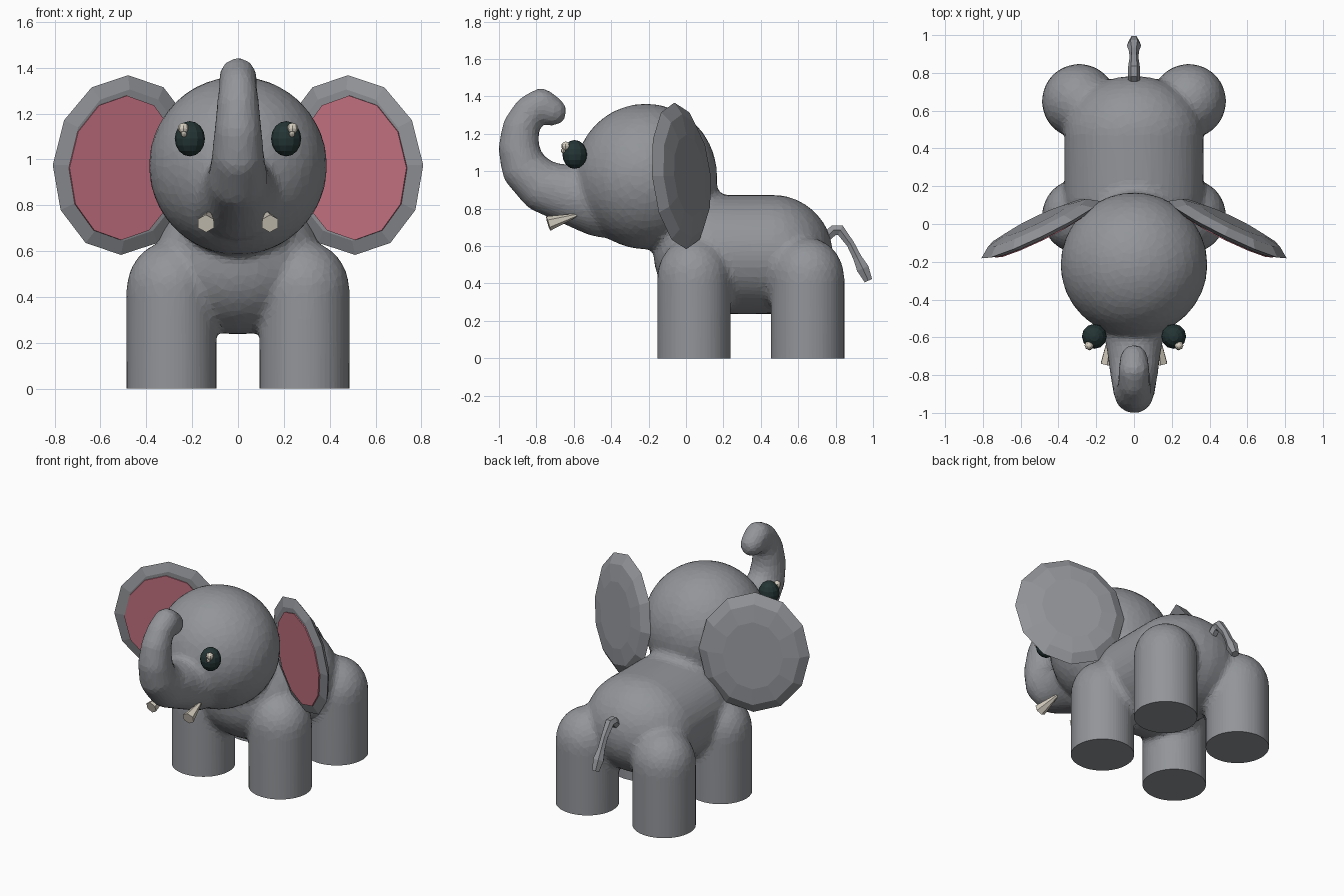
import bpy, bmesh, math
from mathutils import Matrix, Vector

if "Cube" in bpy.data.objects:
    bpy.data.objects.remove(bpy.data.objects["Cube"])


def material(name, rgb):
    m = bpy.data.materials.new(name)
    m.diffuse_color = (*rgb, 1)
    m.use_nodes = True
    m.node_tree.nodes["Principled BSDF"].inputs["Base Color"].default_value = m.diffuse_color
    return m


GREY = material("elephant grey", (0.29, 0.30, 0.32))
PINK = material("ear pink", (0.60, 0.18, 0.24))
DARK = material("eye dark", (0.018, 0.035, 0.035))
CREAM = material("tusk cream", (0.68, 0.63, 0.54))


def finish(name, bm, mats):
    bmesh.ops.recalc_face_normals(bm, faces=bm.faces)
    me = bpy.data.meshes.new(name)
    bm.to_mesh(me)
    bm.free()
    for m in mats:
        me.materials.append(m)
    ob = bpy.data.objects.new(name, me)
    bpy.context.collection.objects.link(ob)
    return ob


def ball(bm, c, r, u=24, v=16):
    mat = Matrix.Translation(c) @ Matrix.Diagonal((*r, 1))
    bmesh.ops.create_uvsphere(bm, u_segments=u, v_segments=v, radius=1, matrix=mat)


def evaluated(ob):
    bpy.context.view_layer.update()
    dg = bpy.context.evaluated_depsgraph_get()
    return bpy.data.meshes.new_from_object(ob.evaluated_get(dg))


# body, head, legs and trunk: overlapping volumes fused into one skin
bm = bmesh.new()
ball(bm, (0, -0.215, 0.972), (0.39, 0.383, 0.39), 32, 20)
for i in range(7):
    ball(bm, (0, 0.15 + 0.052 * i, 0.555), (0.372, 0.325, 0.32))
ball(bm, (0, 0.03, 0.76), (0.22, 0.2, 0.2))
for sx in (-1, 1):
    for y in (0.042, 0.65):
        ball(bm, (sx * 0.29, y, 0.43), (0.198, 0.198, 0.215))
        bmesh.ops.create_cone(bm, cap_ends=True, segments=24, radius1=0.198, radius2=0.198,
                              depth=0.63, matrix=Matrix.Translation((sx * 0.29, y, 0.115)))
trunk = [(-0.45, 0.85, 0.205), (-0.62, 0.875, 0.16), (-0.76, 0.915, 0.14), (-0.865, 1.01, 0.122),
         (-0.895, 1.12, 0.112), (-0.885, 1.23, 0.1), (-0.84, 1.315, 0.09),
         (-0.775, 1.355, 0.09), (-0.715, 1.32, 0.08)]
for a, b in zip(trunk, trunk[1:]):
    for i in range(6):
        y, z, r = (p + (q - p) * i / 5 for p, q in zip(a, b))
        ball(bm, (0, y, z), (r * 0.95, r, r), 16, 10)
body = finish("body", bm, [GREY])
rm = body.modifiers.new("fuse", 'REMESH')
rm.mode = 'VOXEL'
rm.voxel_size = 0.018
sm = body.modifiers.new("soften", 'SMOOTH')
sm.factor, sm.iterations = 0.5, 12
dc = body.modifiers.new("facets", 'DECIMATE')
dc.ratio = 0.14
me = evaluated(body)
body.modifiers.clear()

# flat feet: cut the skin at the ground and cap it
bm = bmesh.new()
bm.from_mesh(me)
bmesh.ops.bisect_plane(bm, geom=bm.verts[:] + bm.edges[:] + bm.faces[:],
                       plane_co=(0, 0, 0), plane_no=(0, 0, 1), clear_inner=True)
bmesh.ops.holes_fill(bm, edges=[e for e in bm.edges if e.is_boundary], sides=0)
for f in bm.faces:
    f.smooth = False
    f.material_index = 0
bm.to_mesh(body.data)
bm.free()

# tail: tapered six-sided tube with a thicker tuft
cu = bpy.data.curves.new("tail_path", 'CURVE')
cu.dimensions = '3D'
cu.bevel_depth, cu.bevel_resolution, cu.use_fill_caps = 1, 1, True
sp = cu.splines.new('POLY')
tail = [(0.73, 0.63, 0.03), (0.79, 0.685, 0.032), (0.825, 0.685, 0.032), (0.88, 0.61, 0.024),
        (0.915, 0.54, 0.026), (0.945, 0.48, 0.038), (0.975, 0.415, 0.025)]
sp.points.add(len(tail) - 1)
for p, (y, z, r) in zip(sp.points, tail):
    p.co, p.radius = (0, y, z, 1), r
path = bpy.data.objects.new("tail_path", cu)
bpy.context.collection.objects.link(path)
bm = bmesh.new()
bm.from_mesh(evaluated(path))
for f in bm.faces:
    f.smooth = False
finish("tail", bm, [GREY])
bpy.data.objects.remove(path)


def lens(name, mat, place, rings, n=12):
    """Stack of n-sided ellipses: (half width, half height, depth)."""
    bm = bmesh.new()
    loops = [[bm.verts.new(place @ Vector((w * math.cos(2 * math.pi * i / n),
                                           h * math.sin(2 * math.pi * i / n), d)))
              for i in range(n)] for w, h, d in rings]
    for a, b in zip(loops, loops[1:]):
        for i in range(n):
            bm.faces.new((a[i], a[(i + 1) % n], b[(i + 1) % n], b[i]))
    bm.faces.new(loops[0])
    bm.faces.new(loops[-1])
    return finish(name, bm, [mat])


for sx, side in ((-1, "left"), (1, "right")):
    # ear: faceted lens swept back, pink plate on the front
    across = Vector((sx * 0.9, -0.436, 0))
    out = Vector((-sx * 0.436, -0.9, 0))
    up = Vector((0, 0, 1)) + out * 0.09
    place = Matrix.Translation((sx * 0.495, -0.03, 0.975)) @ Matrix(
        (across, up, out)).transposed().to_4x4()
    lens("ear_" + side, GREY, place, [(0.19, 0.22, -0.055), (0.29, 0.33, -0.04),
                                      (0.348, 0.392, 0.0), (0.28, 0.33, 0.022)])
    pink = place @ Matrix.Translation((0.015, -0.012, 0))
    lens("ear_inner_" + side, PINK, pink, [(0.265, 0.315, 0.02), (0.265, 0.315, 0.029)])

    # eye with two small glints
    bm = bmesh.new()
    ball(bm, (sx * 0.21, -0.595, 1.09), (0.066, 0.066, 0.077), 12, 8)
    finish("eye_" + side, bm, [DARK])
    bm = bmesh.new()
    ball(bm, (sx * 0.238, -0.643, 1.135), (0.024, 0.024, 0.024), 8, 6)
    ball(bm, (sx * 0.236, -0.656, 1.11), (0.013, 0.013, 0.013), 8, 6)
    finish("eye_glint_" + side, bm, [CREAM])

    # tusk: six-sided cone, wide end outward
    tip, end = Vector((sx * 0.125, -0.57, 0.77)), Vector((sx * 0.14, -0.737, 0.72))
    d = end - tip
    bm = bmesh.new()
    bmesh.ops.create_cone(bm, cap_ends=True, segments=6, radius1=0.006, radius2=0.04, depth=d.length,
                          matrix=Matrix.Translation((tip + end) / 2)
                          @ d.to_track_quat('Z', 'Y').to_matrix().to_4x4())
    finish("tusk_" + side, bm, [CREAM])
